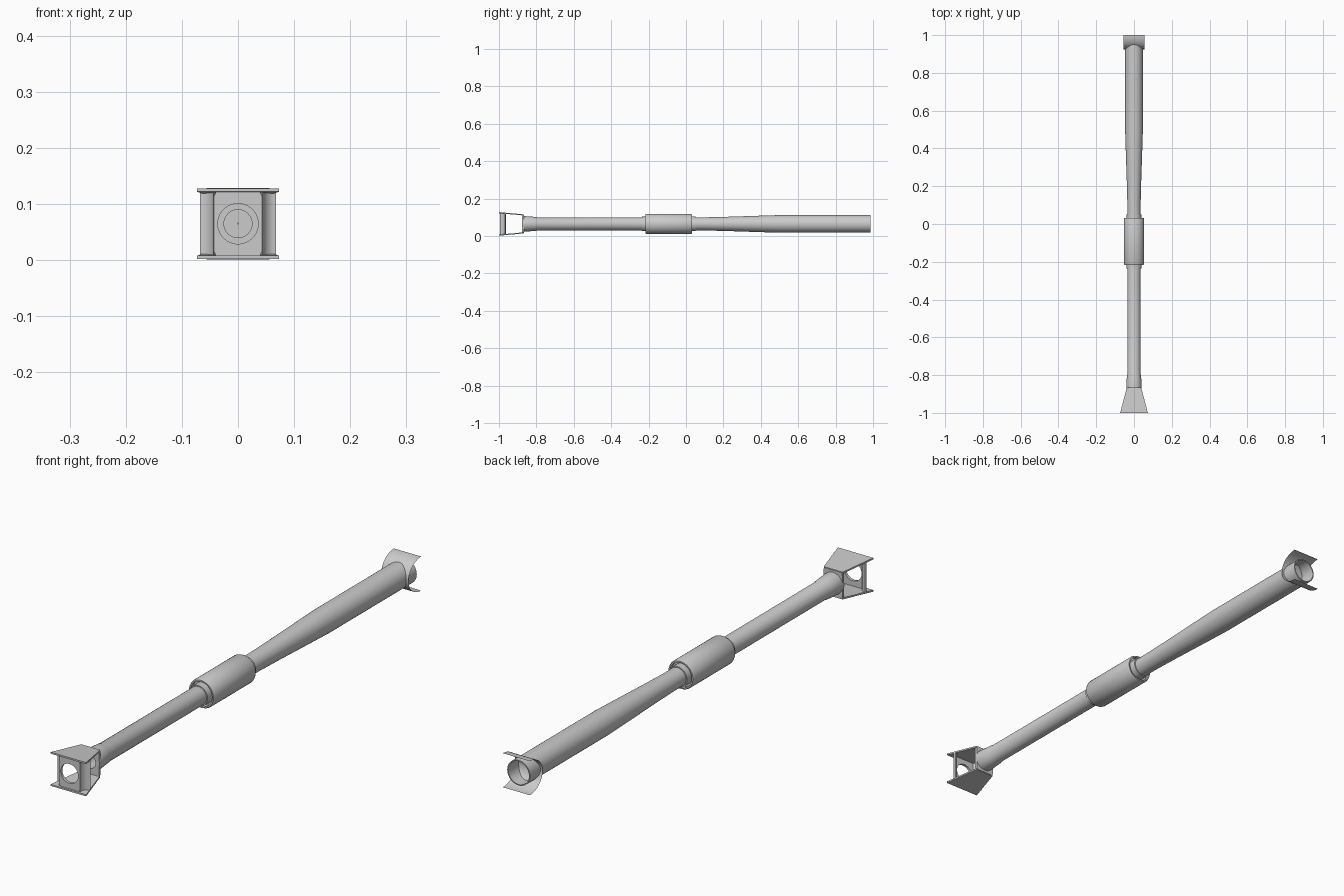
import bpy, bmesh, math

if "Cube" in bpy.data.objects:
    bpy.data.objects.remove(bpy.data.objects["Cube"])

ZC = 0.065  # height of the barrel axis
grey = bpy.data.materials.new("plain_grey")
grey.diffuse_color = (0.6, 0.6, 0.6, 1)
grey.use_nodes = True
grey.node_tree.nodes["Principled BSDF"].inputs["Base Color"].default_value = grey.diffuse_color


def make(name, verts, faces, smooth=True):
    me = bpy.data.meshes.new(name)
    me.from_pydata(verts, [], faces)
    bm = bmesh.new()
    bm.from_mesh(me)
    bmesh.ops.recalc_face_normals(bm, faces=bm.faces)
    bm.to_mesh(me)
    bm.free()
    me.materials.append(grey)
    ob = bpy.data.objects.new(name, me)
    bpy.context.collection.objects.link(ob)
    if smooth:
        bpy.ops.object.select_all(action='DESELECT')
        ob.select_set(True)
        bpy.context.view_layer.objects.active = ob
        bpy.ops.object.shade_smooth_by_angle(angle=math.radians(30))
    return ob


def lathe(name, profile, n=40):
    """Spin a closed (radius, y) profile around the barrel axis."""
    verts = [(r * math.cos(2 * math.pi * i / n), y, ZC + r * math.sin(2 * math.pi * i / n))
             for r, y in profile for i in range(n)]
    m = len(profile)
    faces = [(j * n + i, j * n + (i + 1) % n, (j + 1) % m * n + (i + 1) % n, (j + 1) % m * n + i)
             for j in range(m) for i in range(n)]
    return make(name, verts, faces)


def prism(name, a, b, smooth=True):
    """Solid between two matching point loops."""
    n = len(a)
    faces = [tuple(range(n)), tuple(range(n, 2 * n))]
    faces += [(i, (i + 1) % n, n + (i + 1) % n, n + i) for i in range(n)]
    return make(name, a + b, faces, smooth)


def holed_plate(name, hx, hz, hole, y0, y1, n=48):
    """Upright rounded rectangular plate with a round hole."""
    verts = []
    for y in (y0, y1):
        for outer in (True, False):
            for i in range(n):
                t = 2 * math.pi * (i + 0.5) / n
                c, s = math.cos(t), math.sin(t)
                k = ((abs(c) / hx) ** 16 + (abs(s) / hz) ** 16) ** (-1 / 16) if outer else hole
                verts.append((k * c, y, ZC + k * s))
    loops = (0, 1, 3, 2)
    faces = []
    for p, q in zip(loops, loops[1:] + loops[:1]):
        faces += [(p * n + i, p * n + (i + 1) % n, q * n + (i + 1) % n, q * n + i) for i in range(n)]
    return make(name, verts, faces)


# Barrel: one long hollow tube, widening to the rear
lathe("barrel", [(0.025, -0.875), (0.041, -0.875), (0.041, -0.855), (0.037, -0.80), (0.035, -0.795),
                 (0.035, 0.10), (0.038, 0.22), (0.044, 0.40), (0.047, 0.50), (0.047, 0.987),
                 (0.043, 0.987), (0.043, 0.90), (0.025, 0.90)])
lathe("bore_stop", [(0.001, -0.80), (0.028, -0.80), (0.028, -0.78), (0.001, -0.78)])

# Middle sleeve with recessed ends, and its inner rings
lathe("sleeve", [(0.034, -0.20), (0.046, -0.20), (0.046, -0.217), (0.051, -0.217), (0.054, -0.210),
                 (0.054, 0.025), (0.051, 0.032), (0.046, 0.032), (0.046, 0.018), (0.034, 0.018)])
lathe("sleeve_ring", [(0.033, -0.235), (0.039, -0.235), (0.039, 0.05), (0.033, 0.05)])

# Muzzle box: sloping top and bottom plates
for name, s in (("box_top", 1), ("box_bottom", -1)):
    outline = [(-0.073, -1.0, 0.063), (0.073, -1.0, 0.063), (0.039, -0.868, 0.051), (-0.039, -0.868, 0.051)]
    prism(name, [(x, y, ZC + s * h) for x, y, h in outline],
          [(x, y, ZC + s * (h - 0.006)) for x, y, h in outline], False)

# Muzzle box: front and rear baffles
holed_plate("front_baffle", 0.043, 0.059, 0.036, -0.994, -0.984)
holed_plate("rear_baffle", 0.039, 0.049, 0.025, -0.876, -0.866)

# Curved wings beside the front baffle
for name, s in (("wing_left", -1), ("wing_right", 1)):
    arc = [math.pi / 2 * i / 8 for i in range(9)]
    plan = [(0.068 - 0.024 * math.cos(t), -0.993 + 0.026 * math.sin(t)) for t in arc]
    plan += [(x - 0.003, y + 0.004) for x, y in reversed(plan)]
    prism(name, [(s * x, y, ZC - 0.058) for x, y in plan], [(s * x, y, ZC + 0.058) for x, y in plan])

# Rear cradle: thin sheet bent in a C around the barrel end
n = 24
sheet_verts = []
for i in range(n + 1):
    t = math.pi * (i / n - 0.5)
    y, z = 1.0 - 0.075 * math.cos(t), ZC + 0.0635 * math.sin(t)
    sheet_verts += [(-0.056, y, z), (0.056, y, z)]
make("rear_cradle", sheet_verts, [(2 * i, 2 * i + 1, 2 * i + 3, 2 * i + 2) for i in range(n)])
